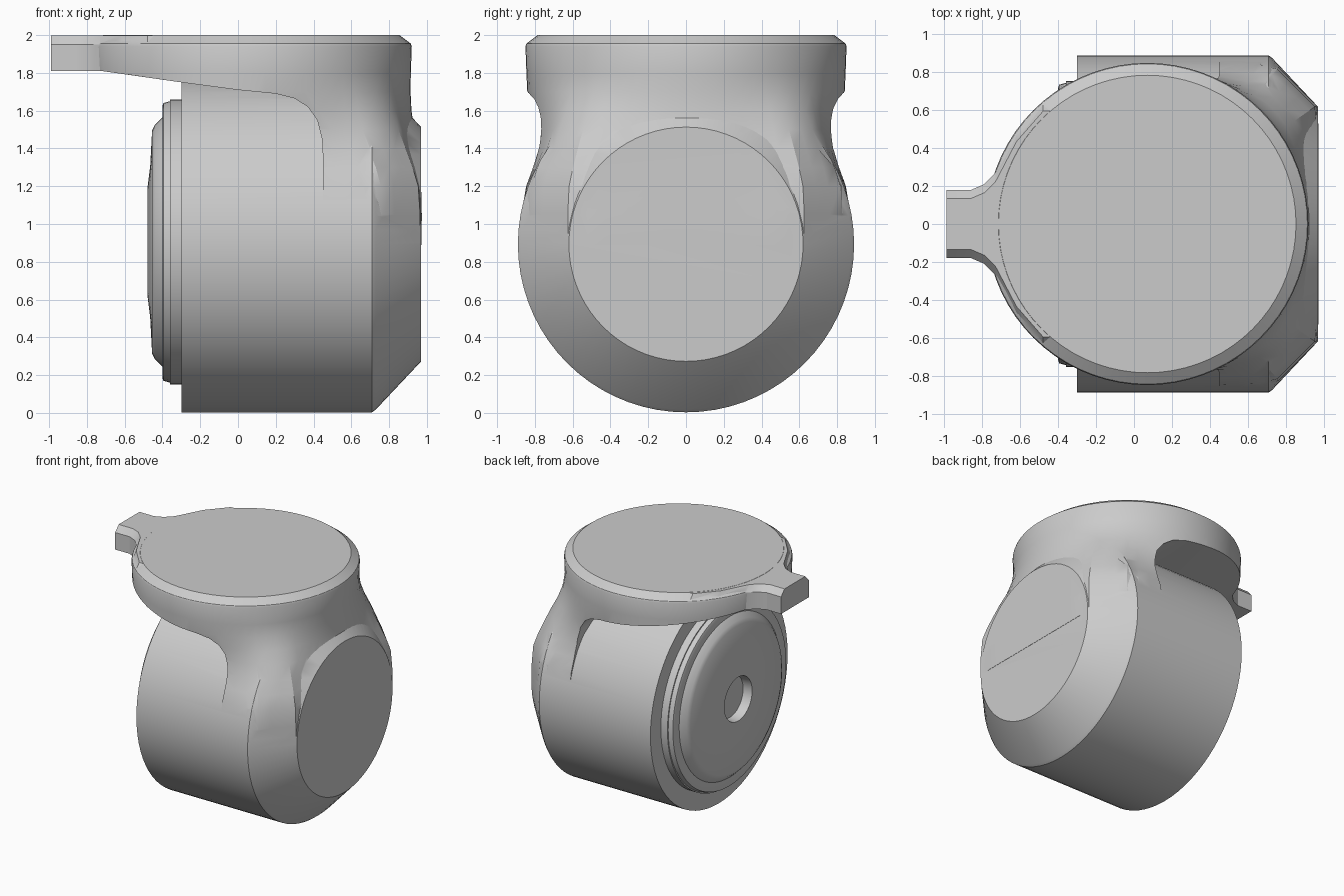
import bpy, bmesh, math

if "Cube" in bpy.data.objects:
    bpy.data.objects.remove(bpy.data.objects["Cube"])


def make_object(name, bm):
    bmesh.ops.recalc_face_normals(bm, faces=bm.faces)
    mesh = bpy.data.meshes.new(name)
    bm.to_mesh(mesh)
    bm.free()
    obj = bpy.data.objects.new(name, mesh)
    bpy.context.collection.objects.link(obj)
    return obj


def loft(name, rings):
    """Closed skin through rings that share one point count."""
    bm = bmesh.new()
    loops = [[bm.verts.new(p) for p in ring] for ring in rings]
    n = len(loops[0])
    for a, b in zip(loops, loops[1:]):
        for i in range(n):
            j = (i + 1) % n
            bm.faces.new((a[i], a[j], b[j], b[i]))
    bm.faces.new(loops[0])
    bm.faces.new(loops[-1])
    return make_object(name, bm)


def lathe_x(name, profile, cz, n=72):
    """Turn (x, radius) pairs about a horizontal axis at height cz."""
    angles = [2 * math.pi * i / n for i in range(n)]
    return loft(name, [[(x, r * math.sin(a), cz + r * math.cos(a)) for a in angles]
                       for x, r in profile])


def boolean(obj, other, operation):
    mod = obj.modifiers.new(operation.lower(), 'BOOLEAN')
    mod.object, mod.operation, mod.solver = other, operation, 'EXACT'
    bpy.context.view_layer.objects.active = obj
    bpy.ops.object.modifier_apply(modifier=mod.name)
    bpy.data.objects.remove(other)


def smooth(obj, angle):
    bpy.ops.object.select_all(action='DESELECT')
    obj.select_set(True)
    bpy.context.view_layer.objects.active = obj
    bpy.ops.object.shade_smooth_by_angle(angle=math.radians(angle))


# Horizontal barrel with a chamfered closed end
barrel = lathe_x("barrel_housing", [(-0.30, 0.89), (0.71, 0.89), (0.73, 0.875), (0.97, 0.62)], 0.893)


# Neck and round top plate: section blends from chamfered box to circle
CX = 0.07


def neck_ring(z, blend, half_width, back, radius, n=72):
    ring = []
    for i in range(n):
        a = 2 * math.pi * i / n
        c, s = math.cos(a), abs(math.sin(a))
        box = half_width / max(s, 1e-6)
        if c > 0:
            box = min(box, (back - CX) / c, (1.59 - CX) / (c + s))
        else:
            box = min(box, radius)
        r = radius + (box - radius) * blend
        ring.append((CX + r * math.cos(a), r * math.sin(a), z))
    return ring


sections = [
    (0.89, 1.0, 0.880, 0.972, 0.85), (1.05, 1.0, 0.872, 0.973, 0.85),
    (1.20, 0.95, 0.850, 0.972, 0.85), (1.30, 0.80, 0.820, 0.970, 0.85),
    (1.40, 0.62, 0.790, 0.965, 0.845), (1.50, 0.45, 0.775, 0.960, 0.84),
    (1.60, 0.25, 0.780, 0.950, 0.838), (1.70, 0.08, 0.82, 0.930, 0.842),
    (1.80, 0.0, 0.85, 0.92, 0.845), (1.94, 0.0, 0.85, 0.92, 0.85),
    (1.955, 0.0, 0.85, 0.92, 0.845), (2.00, 0.0, 0.85, 0.92, 0.785)]
top = loft("top_plate_and_neck", [neck_ring(*s) for s in sections])

# Tab flaring out of the plate rim
half = [(-0.99, 0.18), (-0.86, 0.18), (-0.79, 0.21), (-0.73, 0.27), (-0.62, 0.48), (-0.48, 0.64), (0.0, 0.64)]


def tab_ring(z, inset):
    side = [(x, max(y - inset, 0.1), z) for x, y in half]
    return side + [(x, -y, z) for x, y, z in reversed(side)]


tab = loft("finger_tab", [tab_ring(1.70, 0), tab_ring(1.95, 0), tab_ring(1.999, 0.045)])
boolean(top, tab, 'UNION')

# Clearance between plate and barrel
gap = [(-1.2, 1.81), (-0.72, 1.81), (-0.30, 1.75), (0.0, 1.71), (0.20, 1.69),
       (0.30, 1.665), (0.37, 1.62), (0.42, 1.55), (0.445, 1.45), (0.45, 1.35),
       (0.45, 0.7), (-1.2, 0.7)]
cutter = loft("gap_cutter", [[(x, y, z) for x, z in gap] for y in (-1.2, 1.2)])
boolean(top, cutter, 'DIFFERENCE')

boolean(barrel, top, 'UNION')
barrel.name = "housing_with_top_plate"
smooth(barrel, 22)

# Stepped end cap with a recessed hub
cap = lathe_x("stepped_end_cap", [
    (-0.25, 0.755), (-0.36, 0.755), (-0.36, 0.745), (-0.395, 0.735), (-0.40, 0.72),
    (-0.40, 0.66), (-0.44, 0.62), (-0.455, 0.59), (-0.465, 0.40), (-0.48, 0.28),
    (-0.475, 0.18), (-0.40, 0.17)], 0.905)
smooth(cap, 25)
